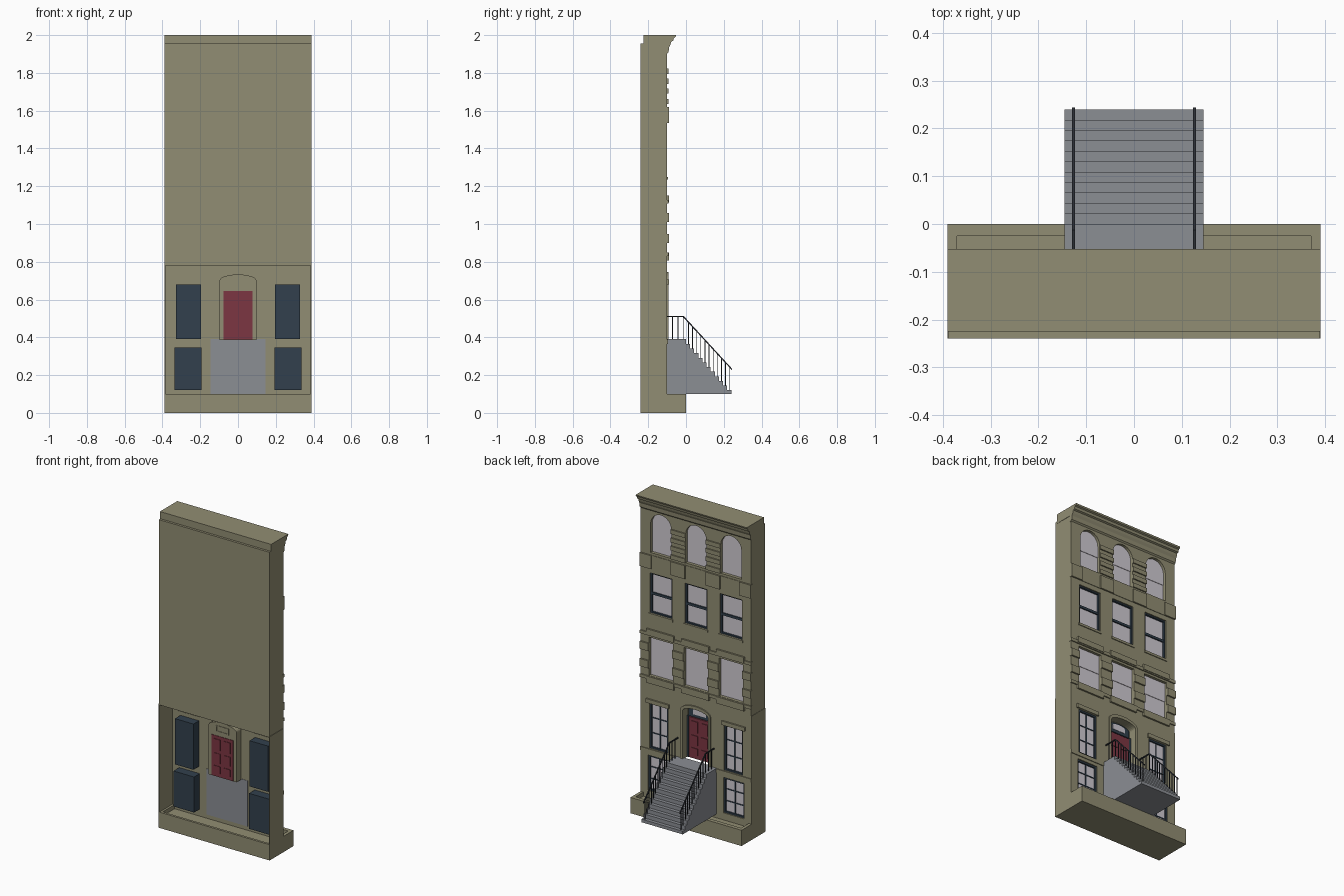
import bpy, bmesh, math

if "Cube" in bpy.data.objects:
    bpy.data.objects.remove(bpy.data.objects["Cube"])


def material(name, rgb):
    lin = [(c / 255 / 12.92) if c < 11 else ((c / 255 + 0.055) / 1.055) ** 2.4 for c in rgb]
    m = bpy.data.materials.new(name)
    m.diffuse_color = (*lin, 1)
    m.use_nodes = True
    m.node_tree.nodes["Principled BSDF"].inputs["Base Color"].default_value = m.diffuse_color
    return m


STONE = material("olive stone", (145, 141, 115))
GREY = material("grey concrete", (139, 142, 148))
NAVY = material("navy frame", (50, 64, 77))
RED = material("dark red paint", (124, 54, 66))
GLASS = material("pale glass", (208, 203, 210))
IRON = material("black iron", (42, 46, 52))


def prism(bm, pts, a, b, axis="y"):
    """Extrude a closed outline: (x, z) along y, or (y, z) along x."""
    put = (lambda p, t: (p[0], t, p[1])) if axis == "y" else (lambda p, t: (t, p[0], p[1]))
    r0 = [bm.verts.new(put(p, a)) for p in pts]
    r1 = [bm.verts.new(put(p, b)) for p in pts]
    bm.faces.new(r0)
    bm.faces.new(r1[::-1])
    n = len(pts)
    for i in range(n):
        j = (i + 1) % n
        bm.faces.new((r0[i], r1[i], r1[j], r0[j]))


def rect(x0, x1, z0, z1):
    return [(x0, z0), (x1, z0), (x1, z1), (x0, z1)]


def arch(cx, w, z0, spring, rise, n=16):
    top = [(cx + w * math.cos(math.pi * i / n), spring + rise * math.sin(math.pi * i / n))
           for i in range(n + 1)]
    return [(cx - w, z0), (cx + w, z0)] + top


def part(name, mat, prisms):
    """One object from a list of (outline, start, end[, axis])."""
    bm = bmesh.new()
    for p in prisms:
        prism(bm, *p)
    bmesh.ops.recalc_face_normals(bm, faces=bm.faces)
    me = bpy.data.meshes.new(name)
    bm.to_mesh(me)
    bm.free()
    me.materials.append(mat)
    ob = bpy.data.objects.new(name, me)
    bpy.context.collection.objects.link(ob)
    return ob


def cut(ob, prisms):
    """Subtract prisms from an object and drop the cutter."""
    cutter = part("cutter", STONE, prisms)
    mod = ob.modifiers.new("openings", "BOOLEAN")
    mod.object, mod.operation, mod.solver = cutter, "DIFFERENCE", "EXACT"
    bpy.context.view_layer.update()
    me = bpy.data.meshes.new_from_object(ob.evaluated_get(bpy.context.evaluated_depsgraph_get()))
    ob.modifiers.clear()
    ob.data = me
    bpy.data.objects.remove(cutter)


def frame(x0, x1, z0, z1, t, y0, y1):
    return [(rect(x0, x0 + t, z0, z1), y0, y1), (rect(x1 - t, x1, z0, z1), y0, y1),
            (rect(x0 + t, x1 - t, z0, z0 + t), y0, y1), (rect(x0 + t, x1 - t, z1 - t, z1), y0, y1)]


F = -0.10                      # facade plane
W = 0.39                       # half width
COLS = (-0.246, 0, 0.246)

# Base tray with raised rim
part("base", STONE, [(rect(-W, W, 0, 0.075), -0.24, 0)]
     + [(rect(-W, W, 0.075, 0.1), -0.24, -0.225), (rect(-W, W, 0.075, 0.1), -0.025, 0)]
     + [(rect(s * 0.38 - 0.01, s * 0.38 + 0.01, 0.075, 0.1), -0.225, -0.025) for s in (-1, 1)])

# Upper storeys with recessed openings
upper = part("upper_wall", STONE, [(rect(-W + 0.002, W - 0.002, 0.78, 1.955), -0.24, F)])
top_win = [arch(c, 0.0725, 1.635, 1.8175, 0.0725) for c in COLS]
third_win = [rect(c - 0.078, c + 0.078, 1.25, 1.505) for c in COLS]
second_win = [rect(c - 0.083, c + 0.083, 0.852, 1.095) for c in COLS]
cut(upper, [(o, -0.125, F + 0.05) for o in top_win + third_win + second_win])

# Glass of the upper storeys, upper sash set forward of the lower
part("upper_glass", GLASS,
     [(o, -0.126, -0.120) for o in top_win + third_win + second_win]
     + [(rect(c - 0.083, c + 0.083, 0.975, 1.095), -0.121, -0.117) for c in COLS]
     + [(arch(c, 0.0725, 1.745, 1.8175, 0.0725), -0.121, -0.117) for c in COLS])
sashes = []
for c in COLS:
    sashes += frame(c - 0.078, c + 0.078, 1.25, 1.505, 0.008, -0.124, -0.108)
    sashes.append((rect(c - 0.07, c + 0.07, 1.365, 1.38), -0.124, -0.112))
part("third_floor_sashes", NAVY, sashes)

# Sills below the third-floor windows
part("third_floor_sills", STONE,
     [(rect(c - 0.085, c + 0.085, 1.235, 1.25), F - 0.01, F + 0.005) for c in COLS])

# Top-floor banded piers, pedestal blocks and belt
bands = [(rect(s * 0.123 - 0.05, s * 0.123 + 0.05, z, z + 0.027), F - 0.01, F + 0.008)
         for s in (-1, 1) for z in (1.635, 1.69, 1.742, 1.795)]
part("top_floor_bands", STONE, bands)
part("belt_course", STONE, [(rect(-W, W, 1.535, 1.62), F - 0.01, F + 0.003)]
     + [(rect(a, b, 1.535, 1.62), F - 0.01, F + 0.01)
        for a, b in ((-W, -0.31), (-0.173, -0.073), (0.073, 0.173), (0.31, W))])

# Second-floor quoins, hoods and sills
piers = ((-W, -0.329), (-0.163, -0.083), (0.083, 0.163), (0.329, W))
part("second_floor_quoins", STONE, [(rect(a, b, z, z + 0.048), F - 0.01, F + 0.01)
                                    for a, b in piers for z in (0.90, 1.01)])
part("second_floor_hoods", STONE, [(rect(-W, W, 1.108, 1.128), F - 0.01, F + 0.007)]
     + [(rect(c - 0.097, c + 0.097, 1.115, 1.15), F - 0.01, F + 0.011) for c in COLS])
part("second_floor_sills", STONE, [(rect(-W, W, 0.83, 0.85), F - 0.01, F + 0.007)]
     + [(rect(c - 0.097, c + 0.097, 0.808, 0.85), F - 0.01, F + 0.011) for c in COLS])

# Cornice and parapet
cornice = [(-0.225, 1.94), (-0.225, 2.0), (-0.052, 2.0), (-0.055, 1.99), (-0.064, 1.985),
           (-0.068, 1.97), (-0.078, 1.965), (-0.082, 1.95), (-0.09, 1.935), (-0.092, 1.91),
           (-0.102, 1.90), (-0.11, 1.90), (-0.11, 1.94)]
part("cornice", STONE, [(cornice, -W, W, "x")])

# Lower storeys: thin hollow shell, open at the rear
low_wins = [(s * 0.262, 0.065, 0.39, 0.68) for s in (-1, 1)] \
    + [(s * 0.265, 0.072, 0.12, 0.345) for s in (-1, 1)]
front = part("lower_wall", STONE, [(rect(-W, W, 0.06, 0.785), F - 0.008, F)])
opening = arch(0, 0.09, 0.38, 0.695, 0.03)
cut(front, [(rect(c - w, c + w, a, b), -0.2, 0) for c, w, a, b in low_wins] + [(opening, -0.2, 0)])
part("side_walls", STONE, [(rect(min(s * W, s * 0.384), max(s * W, s * 0.384), 0.09, 0.785), -0.24, F)
                           for s in (-1, 1)])
part("lower_lintels", STONE, [(rect(s * 0.266 - 0.08, s * 0.266 + 0.08, 0.68, 0.705), F - 0.01, F + 0.01)
                              for s in (-1, 1)])
part("lower_sills", STONE, [(rect(s * 0.2675 - 0.1225, s * 0.2675 + 0.1225, 0.365, 0.388), F - 0.004, F + 0.005)
                            for s in (-1, 1)])

# Lower window boxes, glass and glazing bars
boxes, panes, bars = [], [], []
for c, w, a, b in low_wins:
    boxes.append((rect(c - w, c + w, a, b), -0.165, -0.122))
    boxes += frame(c - w, c + w, a, b, 0.010, -0.122, -0.107)
    panes.append((rect(c - w + 0.01, c + w - 0.01, a + 0.01, b - 0.01), -0.1225, -0.117))
    bars.append((rect(c - 0.003, c + 0.003, a, b), -0.12, -0.113))
    for k in (1, 2):
        z = a + (b - a) * k / 3
        bars.append((rect(c - w, c + w, z - 0.003, z + 0.003), -0.12, -0.113))
part("lower_window_boxes", NAVY, boxes)
part("lower_glass", GLASS, panes)
part("glazing_bars", NAVY, bars)

# Door recess, moulding, transom and door
recess = part("door_recess", STONE, [(arch(0, 0.098, 0.385, 0.70, 0.033), -0.155, F - 0.001)])
cut(recess, [(opening, -0.148, 0)])
hood = part("door_hood", STONE, [(arch(0, 0.105, 0.39, 0.70, 0.045), F - 0.004, F + 0.008)])
cut(hood, [(opening, -0.2, 0)])
part("transom_frame", NAVY, [(arch(0, 0.08, 0.65, 0.69, 0.025), -0.149, -0.138)])
part("transom_glass", GLASS, [(arch(0, 0.045, 0.668, 0.695, 0.012), -0.139, -0.136)])
part("transom_back", STONE, frame(-0.045, 0.045, 0.67, 0.71, 0.006, -0.158, -0.15))
door = [(rect(-0.077, 0.077, 0.388, 0.645), -0.158, -0.138)]
for s in (-1, 1):
    for a, b in ((0.41, 0.455), (0.475, 0.535), (0.555, 0.625)):
        door.append((rect(s * 0.035 - 0.022, s * 0.035 + 0.022, a, b), -0.161, -0.134))
part("door", RED, door)
part("door_jambs", NAVY, [(rect(s * 0.083 - 0.006, s * 0.083 + 0.006, 0.388, 0.65), -0.149, -0.135)
                          for s in (-1, 1)])

# Stoop: landing and eleven steps
N, RUN, RISE = 11, 0.24 / 11, 0.27 / 11
stair = [(-0.11, 0.1), (-0.11, 0.39), (0, 0.39)]
for i in range(N):
    z = 0.39 - RISE * (i + 1)
    stair += [(RUN * i, z), (RUN * (i + 1), z)]
stair.append((0.24, 0.1))
part("stoop", GREY, [(stair, -0.145, 0.145, "x")])

# Iron railings
rail = [(-0.102, 0.507), (-0.102, 0.514), (-0.013, 0.514), (0.244, 0.234), (0.244, 0.225), (-0.016, 0.507)]
rails = []
for s in (-1, 1):
    x = s * 0.127
    rails.append((rail, x - 0.003, x + 0.003, "x"))
    for y in (-0.072, -0.042, -0.014):
        rails.append((rect(x - 0.002, x + 0.002, 0.388, 0.51), y - 0.002, y + 0.002))
    for i in range(N):
        y = RUN * (i + 0.6)
        rails.append((rect(x - 0.002, x + 0.002, 0.388 - RISE * (i + 1), 0.508 - 1.09 * (y + 0.014)),
                      y - 0.002, y + 0.002))
part("railings", IRON, rails)
